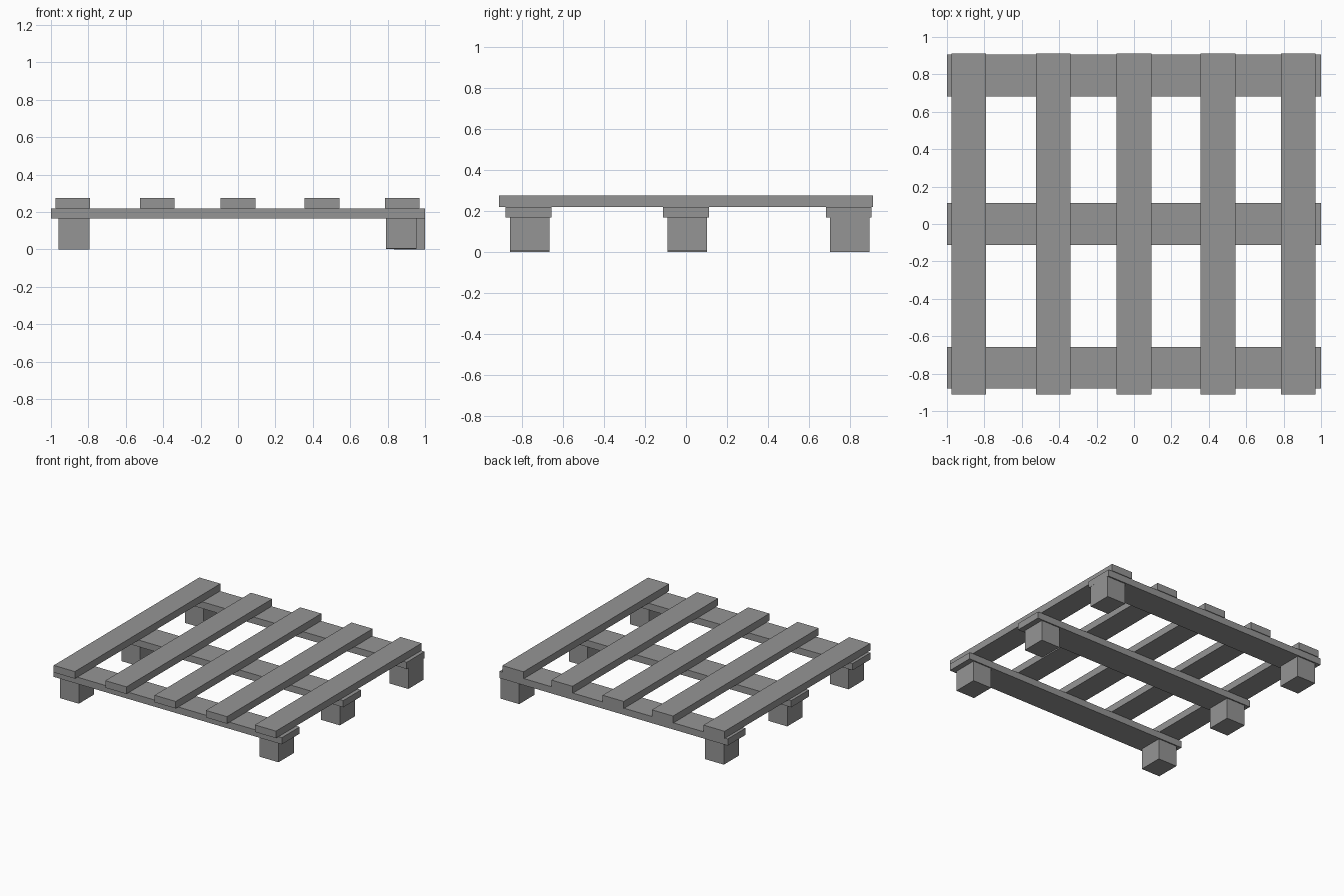
import bpy

if "Cube" in bpy.data.objects:
    bpy.data.objects.remove(bpy.data.objects["Cube"])

# Dark grey used by every part
grey = bpy.data.materials.new("dark_grey")
grey.diffuse_color = (0.3, 0.3, 0.3, 1)
grey.use_nodes = True
grey.node_tree.nodes["Principled BSDF"].inputs["Base Color"].default_value = grey.diffuse_color


def box(name, x0, x1, y0, y1, z0, z1):
    """Box given by its limits on each axis."""
    bpy.ops.mesh.primitive_cube_add(
        size=1, location=((x0 + x1) / 2, (y0 + y1) / 2, (z0 + z1) / 2))
    ob = bpy.context.object
    ob.name = name
    ob.scale = (x1 - x0, y1 - y0, z1 - z0)
    bpy.ops.object.transform_apply(location=False, rotation=False, scale=True)
    ob.data.materials.append(grey)
    return ob


Z_BLOCK, Z_STRINGER, Z_TOP = 0.166, 0.219, 0.275

# Deck slats running front to back
for i, x in enumerate((-0.884, -0.432, 0.0, 0.449, 0.878)):
    box(f"deck_slat_{i + 1}", x - 0.0925, x + 0.0925, -0.911, 0.911, Z_STRINGER, Z_TOP)

# Cross boards with a block near each end (the back right block sits flush)
rows = (("front", -0.768, -0.762, 0.873, 0.004),
        ("middle", 0.0, 0.006, 0.873, 0.003),
        ("back", 0.794, 0.799, 0.917, 0.0))
for name, y, block_y, right_x, right_z in rows:
    box(f"{name}_cross_board", -1, 1, y - 0.1115, y + 0.1115, Z_BLOCK, Z_STRINGER)
    for side, x, z in (("left", -0.876, 0.0), ("right", right_x, right_z)):
        box(f"{name}_{side}_block", x - 0.0825, x + 0.0825,
            block_y - 0.096, block_y + 0.096, z, Z_BLOCK)
